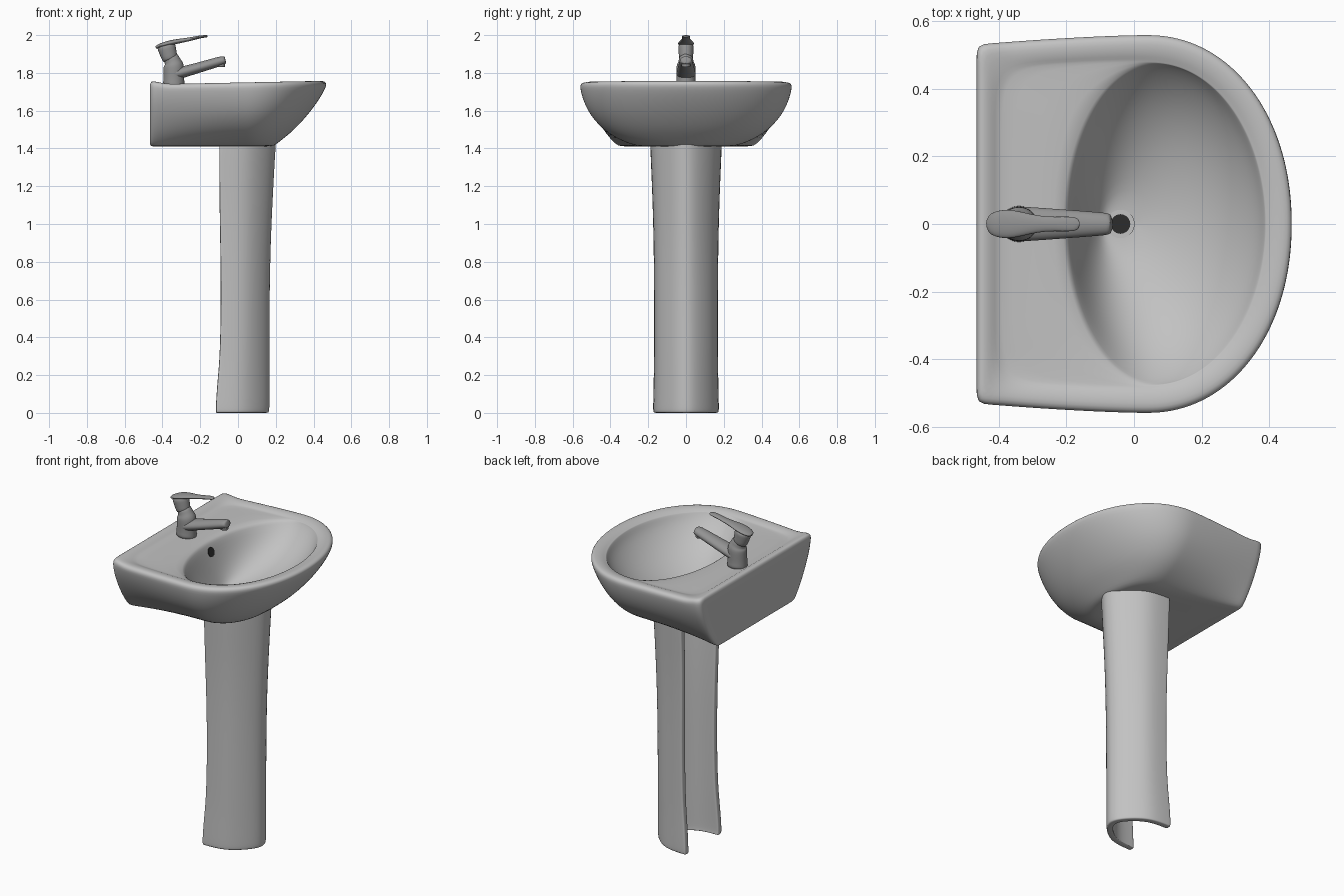
import bpy, bmesh, math
from mathutils import Vector


def material(name, v):
    m = bpy.data.materials.new(name)
    m.diffuse_color = (v, v, v, 1)
    return m


CERAMIC = material("ceramic grey", 0.54)
METAL = material("tap grey", 0.29)
DARK = material("drain dark", 0.025)


def loft(name, rings, mat, subsurf=1):
    """Skin equal-length rings; ends are closed with strips across the ring."""
    bm = bmesh.new()
    vs = [[bm.verts.new(p) for p in r] for r in rings]
    n = len(rings[0])
    for a, b in zip(vs, vs[1:]):
        for i in range(n):
            j = (i + 1) % n
            bm.faces.new((a[i], a[j], b[j], b[i]))
    for r in (vs[0], vs[-1]):
        for i in range(n // 2 - 1):
            bm.faces.new((r[i], r[i + 1], r[n - 2 - i], r[n - 1 - i]))
    bmesh.ops.recalc_face_normals(bm, faces=bm.faces)
    me = bpy.data.meshes.new(name)
    bm.to_mesh(me)
    bm.free()
    me.materials.append(mat)
    ob = bpy.data.objects.new(name, me)
    bpy.context.collection.objects.link(ob)
    bpy.context.view_layer.objects.active = ob
    ob.select_set(True)
    if subsurf:
        for p in me.polygons:
            p.use_smooth = True
        s = ob.modifiers.new("smooth", 'SUBSURF')
        s.levels = s.render_levels = subsurf
    else:
        bpy.ops.object.shade_smooth_by_angle(angle=math.radians(40))
    ob.select_set(False)
    return ob


def mirrored(half, z):
    """Closed ring from a half outline running from front to back."""
    pts = half + [(x, -y) for x, y in reversed(half[1:-1])]
    return [Vector((x, y, z)) for x, y in pts]


def d_ring(z, xb, xf, w, wb=None, soften=0, xc=0.04):
    """D outline: round front, slightly tapering sides, straight back."""
    half = []
    for i in range(24):
        t = math.pi / 2 * i / 24
        half.append((xc + (xf - xc) * math.cos(t) ** 0.96, w * math.sin(t) ** 0.96))
    wb = wb or w * 0.95
    for i in range(12):
        f = i / 12
        half.append((xc + (xb - xc) * f, w + (wb - w) * f ** 1.5))
    for i in range(13):
        half.append((xb, wb * (1 - i / 12)))
    ring = mirrored(half, z)
    for _ in range(soften):
        ring = [(ring[i - 1] + p * 2 + ring[(i + 1) % len(ring)]) / 4
                for i, p in enumerate(ring)]
    return ring


def bowl_ring(z, xl, xr, w, xc):
    half = []
    for i in range(49):
        t = math.pi * i / 48
        c = math.cos(t)
        half.append((xc + c * ((xr - xc) if c > 0 else (xc - xl)), w * math.sin(t)))
    return mirrored(half, z)


# basin: outer shell, raised rim, tap deck, then the bowl
outer = [(1.412, -0.40, 0.10, 0.12, 0.20), (1.41, -0.455, 0.16, 0.22, 0.34),
         (1.414, -0.464, 0.19, 0.26, 0.365), (1.43, -0.466, 0.212, 0.315, 0.385),
         (1.46, -0.466, 0.25, 0.378, 0.41), (1.50, -0.466, 0.298, 0.437, 0.438),
         (1.55, -0.466, 0.345, 0.485, 0.467), (1.60, -0.466, 0.387, 0.52, 0.493),
         (1.66, -0.466, 0.43, 0.546), (1.71, -0.466, 0.459, 0.558),
         (1.738, -0.466, 0.470, 0.561), (1.754, -0.461, 0.463, 0.553),
         (1.758, -0.445, 0.443, 0.532)]
rings = [d_ring(*r) for r in outer]
rings += [d_ring(1.754, -0.42, 0.415, 0.505, None, 4),
          d_ring(1.746, -0.403, 0.398, 0.489, None, 8),
          d_ring(1.744, -0.385, 0.392, 0.482, None, 8)]
bowl = [(1.743, -0.212, 0.388, 0.476, 0.06), (1.73, -0.20, 0.381, 0.468, 0.06),
        (1.70, -0.190, 0.368, 0.45, 0.06), (1.66, -0.176, 0.338, 0.413, 0.06),
        (1.61, -0.158, 0.29, 0.355, 0.055), (1.56, -0.138, 0.222, 0.272, 0.045),
        (1.52, -0.118, 0.142, 0.18, 0.015), (1.49, -0.10, 0.055, 0.095, -0.02),
        (1.48, -0.085, 0.005, 0.045, -0.04)]
rings += [bowl_ring(*r) for r in bowl]
# the rim dips towards the tap deck behind the raised back lip
for ring in rings:
    for p in ring:
        if p.z > 1.70:
            dip = min(max((p.x + 0.44) / 0.05, 0), 1) * min(max((0.4 - p.x) / 0.75, 0), 1)
            p.z -= 0.015 * dip * min((p.z - 1.70) / 0.03, 1)
loft("basin", rings, CERAMIC)


# pedestal: U-shaped shell open at the back
U = [(0, 1), (0.03, 1), (0.32, 0.985), (0.56, 0.88), (0.80, 0.58), (0.96, 0.25), (1, 0)]
U = U + [(u, -v) for u, v in reversed(U[:-1])]


def u_ring(z, xb, xf, w, t=0.035):
    out = [Vector((xb + u * (xf - xb), v * w, z)) for u, v in U]
    inn = [Vector((xb + u * (xf - t - xb), v * (w - t), z)) for u, v in U]
    return out + inn[::-1]


loft("pedestal", [u_ring(*r) for r in [
    (0.0, -0.115, 0.163, 0.17), (0.006, -0.117, 0.169, 0.174),
    (0.05, -0.117, 0.170, 0.174), (0.18, -0.108, 0.170, 0.171),
    (0.30, -0.096, 0.170, 0.169), (0.60, -0.090, 0.170, 0.169),
    (0.90, -0.094, 0.176, 0.171), (1.15, -0.099, 0.188, 0.178),
    (1.35, -0.098, 0.199, 0.187), (1.44, -0.10, 0.205, 0.19),
    (1.45, -0.10, 0.205, 0.19)]], CERAMIC, 2)


def tube(name, pts, mat, subsurf=1, n=24):
    """Elliptical tube along a path in the xz plane: (x, z, half width y, half depth)."""
    rings = []
    for i, (x, z, a, b) in enumerate(pts):
        p, q = pts[max(i - 1, 0)], pts[min(i + 1, len(pts) - 1)]
        d = Vector((q[0] - p[0], 0, q[1] - p[1])).normalized()
        nrm = Vector((d.z, 0, -d.x))
        rings.append([Vector((x, 0, z)) + nrm * b * math.cos(2 * math.pi * k / n)
                      + Vector((0, a * math.sin(2 * math.pi * k / n), 0))
                      for k in range(n)])
    return loft(name, rings, mat, subsurf)


# tap: body, spout, nozzle, head and lever
tube("tap_body", [(-0.34, 1.715, 0.054, 0.057), (-0.34, 1.745, 0.054, 0.057),
                  (-0.34, 1.758, 0.051, 0.056), (-0.34, 1.80, 0.051, 0.055),
                  (-0.34, 1.83, 0.051, 0.055), (-0.341, 1.846, 0.048, 0.052),
                  (-0.345, 1.858, 0.04, 0.043), (-0.352, 1.875, 0.038, 0.042),
                  (-0.357, 1.89, 0.034, 0.036)], METAL)
tube("tap_spout", [(-0.365, 1.785, 0.046, 0.03), (-0.345, 1.79, 0.053, 0.034),
                   (-0.27, 1.81, 0.048, 0.029), (-0.18, 1.836, 0.041, 0.027),
                   (-0.10, 1.86, 0.035, 0.026), (-0.074, 1.867, 0.032, 0.023),
                   (-0.066, 1.869, 0.026, 0.018)], METAL)
tube("tap_nozzle", [(-0.092, 1.83, 0.022, 0.022), (-0.092, 1.833, 0.024, 0.024),
                    (-0.092, 1.865, 0.025, 0.025), (-0.092, 1.87, 0.022, 0.022)], METAL)
tube("tap_head", [(-0.358, 1.868, 0.034, 0.036), (-0.361, 1.876, 0.038, 0.042),
                  (-0.371, 1.91, 0.039, 0.046), (-0.380, 1.942, 0.042, 0.05),
                  (-0.382, 1.95, 0.036, 0.044)], METAL)
tube("tap_lever", [(-0.436, 1.934, 0.016, 0.006), (-0.425, 1.939, 0.032, 0.01),
                   (-0.395, 1.95, 0.043, 0.013), (-0.355, 1.96, 0.042, 0.014),
                   (-0.31, 1.969, 0.030, 0.012), (-0.26, 1.977, 0.021, 0.01),
                   (-0.21, 1.989, 0.022, 0.008), (-0.175, 1.994, 0.022, 0.007),
                   (-0.16, 1.994, 0.013, 0.005)], METAL)

# drain and overflow hole
tube("drain_ring", [(-0.04, 1.47, 0.042, 0.042), (-0.04, 1.486, 0.042, 0.042)], CERAMIC, 0)
tube("drain", [(-0.04, 1.475, 0.029, 0.029), (-0.04, 1.489, 0.029, 0.029)], DARK, 0)
tube("overflow_hole", [(-0.193, 1.665, 0.027, 0.027), (-0.175, 1.671, 0.027, 0.027)], DARK, 0)
